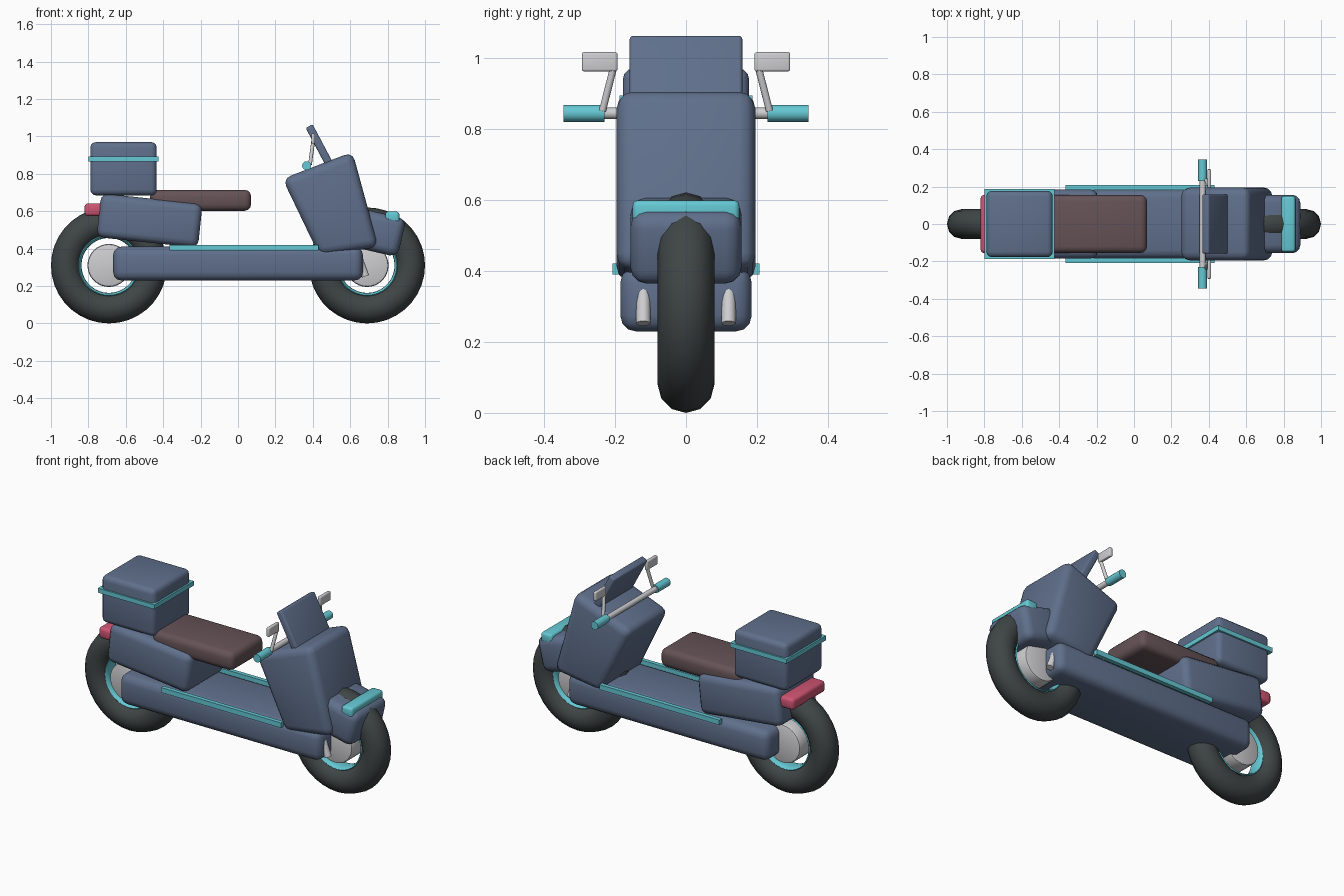
import bpy, bmesh, math
from mathutils import Vector, Matrix

if "Cube" in bpy.data.objects:
    bpy.data.objects.remove(bpy.data.objects["Cube"], do_unlink=True)


def material(name, rgb):
    m = bpy.data.materials.new(name)
    m.use_nodes = True
    color = (*rgb, 1)
    m.diffuse_color = color
    node = next(n for n in m.node_tree.nodes if n.type == "BSDF_PRINCIPLED")
    node.inputs["Base Color"].default_value = color
    node.inputs["Roughness"].default_value = 0.6
    return m


PAINT = material("slate blue paint", (0.115, 0.16, 0.26))
TRIM = material("turquoise trim", (0.13, 0.58, 0.66))
RUBBER = material("dark rubber", (0.05, 0.06, 0.06))
SILVER = material("silver metal", (0.62, 0.62, 0.64))
LEATHER = material("brown leather", (0.13, 0.085, 0.095))
RED = material("red lens", (0.62, 0.09, 0.17))


def finish(name, bm, mat, angle=40):
    bmesh.ops.recalc_face_normals(bm, faces=bm.faces[:])
    mesh = bpy.data.meshes.new(name)
    bm.to_mesh(mesh)
    bm.free()
    mesh.materials.append(mat)
    obj = bpy.data.objects.new(name, mesh)
    bpy.context.collection.objects.link(obj)
    bpy.ops.object.select_all(action="DESELECT")
    obj.select_set(True)
    bpy.context.view_layer.objects.active = obj
    bpy.ops.object.shade_smooth_by_angle(angle=math.radians(angle))
    return obj


def round_edges(bm, bevel):
    if bevel:
        bmesh.ops.bevel(bm, geom=bm.edges[:], offset=bevel, segments=3,
                        profile=0.5, affect="EDGES")


def box(name, center, size, mat, bevel=0.0, tilt=0.0):
    bm = bmesh.new()
    bmesh.ops.create_cube(bm, size=1)
    bmesh.ops.scale(bm, vec=size, verts=bm.verts)
    round_edges(bm, bevel)
    place = Matrix.Translation(center) @ Matrix.Rotation(math.radians(tilt), 4, "Y")
    bmesh.ops.transform(bm, matrix=place, verts=bm.verts)
    return finish(name, bm, mat)


def slab(name, profile, half_width, mat, bevel):
    """Side profile (x, z) extruded across the width."""
    bm = bmesh.new()
    face = bm.faces.new([bm.verts.new((x, -half_width, z)) for x, z in profile])
    side = bmesh.ops.extrude_face_region(bm, geom=[face])["geom"]
    moved = [v for v in side if isinstance(v, bmesh.types.BMVert)]
    bmesh.ops.translate(bm, vec=(0, 2 * half_width, 0), verts=moved)
    bmesh.ops.recalc_face_normals(bm, faces=bm.faces[:])
    round_edges(bm, bevel)
    return finish(name, bm, mat)


def rod(name, start, end, radius, mat, sides=16, bevel=0.0):
    a, b = Vector(start), Vector(end)
    bm = bmesh.new()
    bmesh.ops.create_cone(bm, cap_ends=True, segments=sides, radius1=radius,
                          radius2=radius, depth=(b - a).length)
    if bevel:
        rims = [e for e in bm.edges if abs(e.verts[0].co.z - e.verts[1].co.z) < 1e-4]
        bmesh.ops.bevel(bm, geom=rims, offset=bevel, segments=2, profile=0.5,
                        affect="EDGES")
    turn = Vector((0, 0, 1)).rotation_difference(b - a).to_matrix().to_4x4()
    bmesh.ops.transform(bm, matrix=Matrix.Translation((a + b) / 2) @ turn, verts=bm.verts)
    return finish(name, bm, mat)


def ring(name, center, major, minor, mat, widen=1.0, turns=36, sides=12):
    """Torus around the y axis."""
    bm = bmesh.new()
    loops = []
    for i in range(turns):
        t = math.tau * i / turns
        loop = []
        for j in range(sides):
            p = math.tau * j / sides
            r = major + minor * math.cos(p)
            loop.append(bm.verts.new((center[0] + r * math.cos(t),
                                      center[1] + minor * widen * math.sin(p),
                                      center[2] + r * math.sin(t))))
        loops.append(loop)
    for i in range(turns):
        a, b = loops[i], loops[(i + 1) % turns]
        for j in range(sides):
            k = (j + 1) % sides
            bm.faces.new((a[j], b[j], b[k], a[k]))
    return finish(name, bm, mat, angle=60)


# Wheels
for label, x in (("rear", -0.69), ("front", 0.69)):
    axle = (x, 0, 0.31)
    ring(label + "_tyre", axle, 0.23, 0.08, RUBBER)
    ring(label + "_rim", axle, 0.159, 0.012, TRIM, widen=4)
    rod(label + "_hub", (x, -0.07, 0.31), (x, 0.07, 0.31), 0.115, SILVER, 32, 0.012)

# Floor and rear body
box("floor_body", (0, 0, 0.32), (1.335, 0.37, 0.182), PAINT, 0.045)
box("rear_body", (-0.473, 0, 0.55), (0.545, 0.37, 0.235), PAINT, 0.04, 6)
box("seat", (-0.2, 0, 0.658), (0.54, 0.31, 0.112), LEATHER, 0.035)
box("tail_light", (-0.77, 0, 0.608), (0.1, 0.31, 0.068), RED, 0.018)

# Luggage box
box("luggage_box", (-0.612, 0, 0.827), (0.355, 0.355, 0.285), PAINT, 0.03)
box("luggage_band", (-0.612, 0, 0.879), (0.375, 0.374, 0.027), TRIM)

# Front shield, windscreen, mudguard and lamp
slab("front_shield", [(0.238, 0.773), (0.612, 0.917), (0.751, 0.409), (0.436, 0.361)],
     0.195, PAINT, 0.045)
box("windscreen", (0.453, 0, 0.918), (0.042, 0.317, 0.31), PAINT, 0.01, -28)
box("front_mudguard", (0.73, 0, 0.49), (0.3, 0.312, 0.21), PAINT, 0.045, 13)
box("front_lamp", (0.825, 0, 0.567), (0.075, 0.3, 0.062), TRIM, 0.015)

# Handlebar
rod("handlebar", (0.367, -0.25, 0.843), (0.367, 0.25, 0.843), 0.016, SILVER)

# Mirrored side parts
for label, s in (("left", 1), ("right", -1)):
    box(label + "_floor_strip", (0.032, s * 0.195, 0.405), (0.796, 0.025, 0.03), TRIM)
    rod(label + "_fork", (0.535, s * 0.12, 0.65), (0.682, s * 0.12, 0.252), 0.02, SILVER)
    rod(label + "_grip", (0.367, s * 0.23, 0.843), (0.367, s * 0.345, 0.843),
        0.024, TRIM, 20)
    rod(label + "_mirror_stem", (0.385, s * 0.235, 0.85), (0.402, s * 0.203, 0.975),
        0.01, SILVER, 12)
    box(label + "_mirror", (0.402, s * 0.243, 0.988), (0.02, 0.1, 0.054), SILVER, 0.006)
